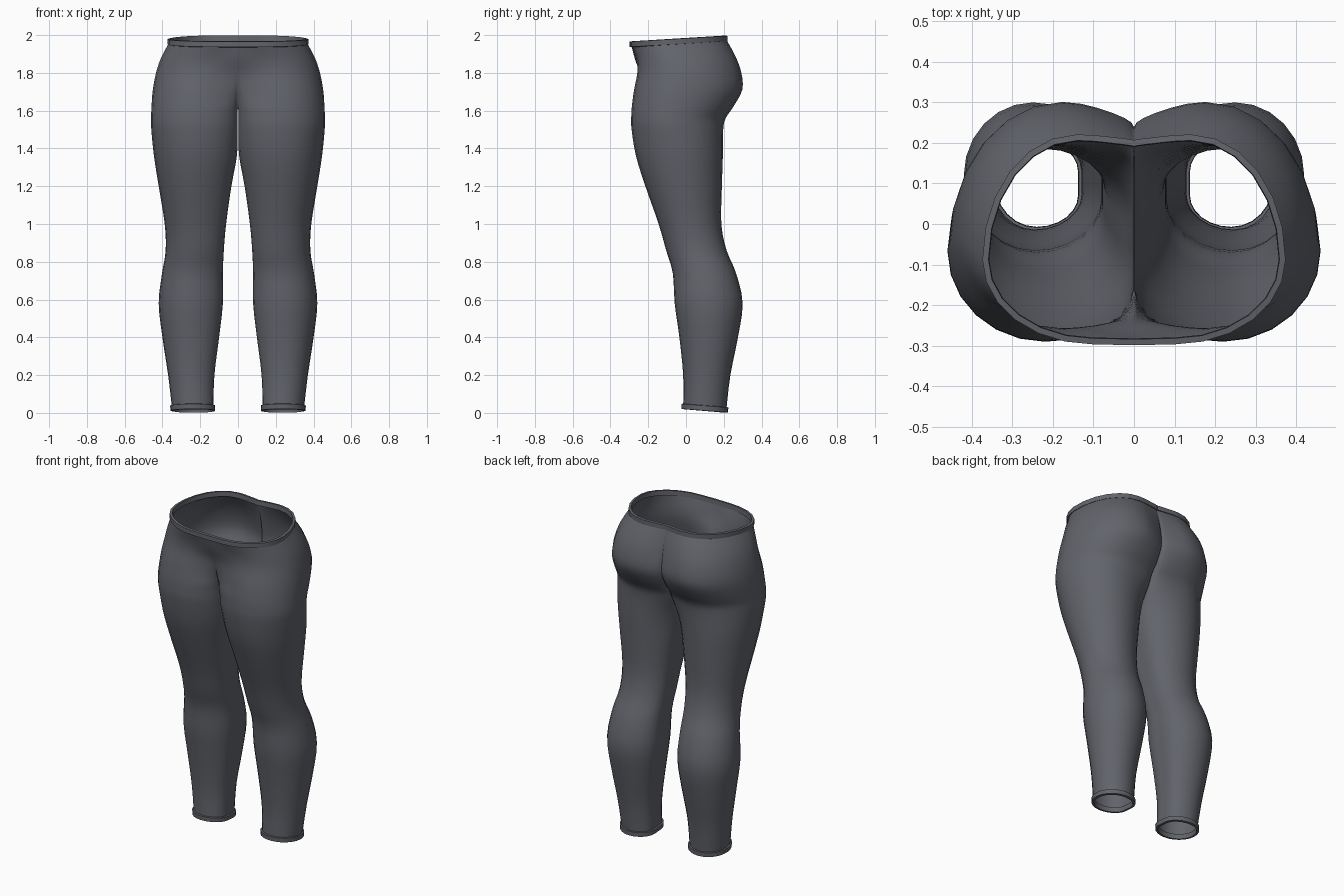
import bpy
import bmesh
from math import sin, cos, pi
from mathutils import Vector

cube = bpy.data.objects.get("Cube")
if cube:
    bpy.data.objects.remove(cube)

# One cloth colour
cloth = bpy.data.materials.new("slate_grey_cloth")
cloth.use_nodes = True
COLOUR = (0.12, 0.127, 0.146, 1)
cloth.diffuse_color = COLOUR
cloth.node_tree.nodes["Principled BSDF"].inputs["Base Color"].default_value = COLOUR
cloth.node_tree.nodes["Principled BSDF"].inputs["Roughness"].default_value = 0.8

CROTCH = 1.62
SEG = 6      # segments per quarter of a leg section
WALL = 4     # segments along the inner thigh
SUB = 3      # rows between two sections

# Leg sections: height, inner x, outer x, front y, back y
LEG = [
    (0.03, 0.13, 0.35, -0.015, 0.215),
    (0.2, 0.125, 0.37, -0.015, 0.235),
    (0.4, 0.1, 0.4, -0.035, 0.275),
    (0.58, 0.08, 0.42, -0.06, 0.3),
    (0.74, 0.08, 0.402, -0.07, 0.265),
    (0.86, 0.075, 0.383, -0.105, 0.215),
    (1.0, 0.063, 0.388, -0.145, 0.187),
    (1.2, 0.035, 0.42, -0.215, 0.19),
    (1.36, 0.006, 0.445, -0.265, 0.195),
]
# Hip sections add: inner front y, inner back y, front crest x, back crest x
HIP = [
    (1.5, 0, 0.459, -0.288, 0.197, -0.14, 0.12, 0.22, 0.22),
    (1.56, 0, 0.46, -0.29, 0.21, -0.155, 0.15, 0.22, 0.2),
    (CROTCH, 0, 0.458, -0.287, 0.25, -0.17, 0.19, 0.22, 0.19),
    (1.71, 0, 0.451, -0.275, 0.298, -0.215, 0.235, 0.21, 0.18),
    (1.8, 0, 0.434, -0.258, 0.293, -0.243, 0.235, 0.19, 0.17),
    (1.88, 0, 0.408, -0.262, 0.262, -0.27, 0.22, 0.16, 0.16),
    (1.965, 0, 0.365, -0.288, 0.212, -0.29, 0.197, 0.1, 0.14),
]


def clamp(v):
    return min(1, max(0, v))


def full_section(s):
    """Fill in the inner wall and crests of a plain leg section."""
    if len(s) > 5:
        return s
    z, xi, xo, yf, yb = s
    mid, flat, xm = (yf + yb) / 2, (yb - yf) / 8, (xi + xo) / 2
    return (z, xi, xo, yf, yb, mid - flat, mid + flat, xm, xm)


def blend_rows(sections):
    """Smoothly interpolate the sections from ankle to waist."""
    rows, last = [], len(sections) - 1
    for i in range(last):
        a, b, c, d = (sections[min(last, max(0, i + k))] for k in (-1, 0, 1, 2))
        for j in range(SUB):
            t = j / SUB
            rows.append([q + t / 2 * (r - p + t * (2 * p - 5 * q + 4 * r - s
                         + t * (3 * (q - r) + s - p)))
                         for p, q, r, s in zip(a, b, c, d)])
    return rows + [list(sections[-1])]


def ring(row):
    """Points from inner front, around the outside, to inner back and along the wall."""
    z, xi, xo, yf, yb, yfi, ybi, xf, xb = row
    xi = 0 if z > CROTCH - 0.001 else max(0.002, xi)
    yo = (yf + yb) / 2 - 0.05 * clamp((z - 1.4) / 0.3)
    soft = clamp((z - CROTCH) / 0.2)

    def inner(u, crest_x, crest_y, end_y, k):
        arc = 1 - (1 - u * u) ** 0.5
        ease = u * u * (3 - 2 * u)
        return (crest_x + (xi - crest_x) * u,
                crest_y + (end_y - crest_y) * (arc * (1 - k) + ease * k))

    ang = [pi / 2 * i / SEG for i in range(SEG)]
    pts = [inner(cos(a), xf, yf, yfi, soft) for a in ang]
    pts += [(xf + (xo - xf) * sin(a), yo + (yf - yo) * cos(a)) for a in ang]
    pts += [(xb + (xo - xb) * cos(a), yo + (yb - yo) * sin(a)) for a in ang]
    pts += [inner(sin(a), xb, yb, ybi, soft * 0.5) for a in ang]
    pts += [(xi, ybi + (yfi - ybi) * i / WALL) for i in range(WALL)]
    tilt = 0.06 * clamp((z - 1.8) / 0.16)
    return [Vector((x, y, z + tilt * y)) for x, y in pts]


def build(name, rows, closed, keep=lambda r, i: True):
    """Skin a list of rings and mirror the result to the other side."""
    bm = bmesh.new()
    grid = [[bm.verts.new(p) for p in r] for r in rows]
    n = len(rows[0])
    for r in range(len(rows) - 1):
        for i in range(n if closed else n - 1):
            if keep(r, i):
                j = (i + 1) % n
                bm.faces.new((grid[r][i], grid[r][j], grid[r + 1][j], grid[r + 1][i]))
    bmesh.ops.delete(bm, geom=[v for v in bm.verts if not v.link_faces], context='VERTS')
    mesh = bpy.data.meshes.new(name)
    bm.to_mesh(mesh)
    bm.free()
    mesh.materials.append(cloth)
    obj = bpy.data.objects.new(name, mesh)
    bpy.context.collection.objects.link(obj)
    mirror = obj.modifiers.new("mirror", 'MIRROR')
    mirror.merge_threshold = 0.0005
    bpy.ops.object.select_all(action='DESELECT')
    obj.select_set(True)
    bpy.context.view_layer.objects.active = obj
    bpy.ops.object.shade_smooth_by_angle(angle=0.9)
    return obj


def hem(path, profile, closed, tilt=0):
    """Offset a ring along a small (height, outward) profile."""
    n, rows = len(path), []
    for dz, out in profile:
        row = []
        for i, p in enumerate(path):
            a = path[i - 1] if closed or i else p
            b = path[(i + 1) % n] if closed or i < n - 1 else p
            t = (b - a).normalized()
            q = p + Vector((t.y, -t.x, 0)) * out
            if not closed and i in (0, n - 1):
                q.x = 0
            q.z += dz + tilt * (p.y - 0.1)
            row.append(q)
        rows.append(row)
    return rows


# Legs and hips in one skin, open between the halves above the crotch
params = blend_rows([full_section(s) for s in LEG + HIP])
rings = [ring(p) for p in params]
OUTER = 4 * SEG
build("leggings_body", rings, True,
      lambda r, i: i < OUTER or params[r][0] < CROTCH - 0.001)

# Waistband along the top edge
top = rings[-1][:OUTER + 1]
build("waistband", hem(top, [(-0.012, 0), (-0.01, 0.009), (0.018, 0.009),
                             (0.02, -0.006), (-0.01, -0.008)], False), False)

# Folded cuffs around the ankles
build("ankle_cuff", hem(rings[0], [(0.01, -0.008), (-0.02, -0.006), (-0.018, 0.008),
                                   (0.008, 0.009), (0.01, 0)], True, -0.08), True)
